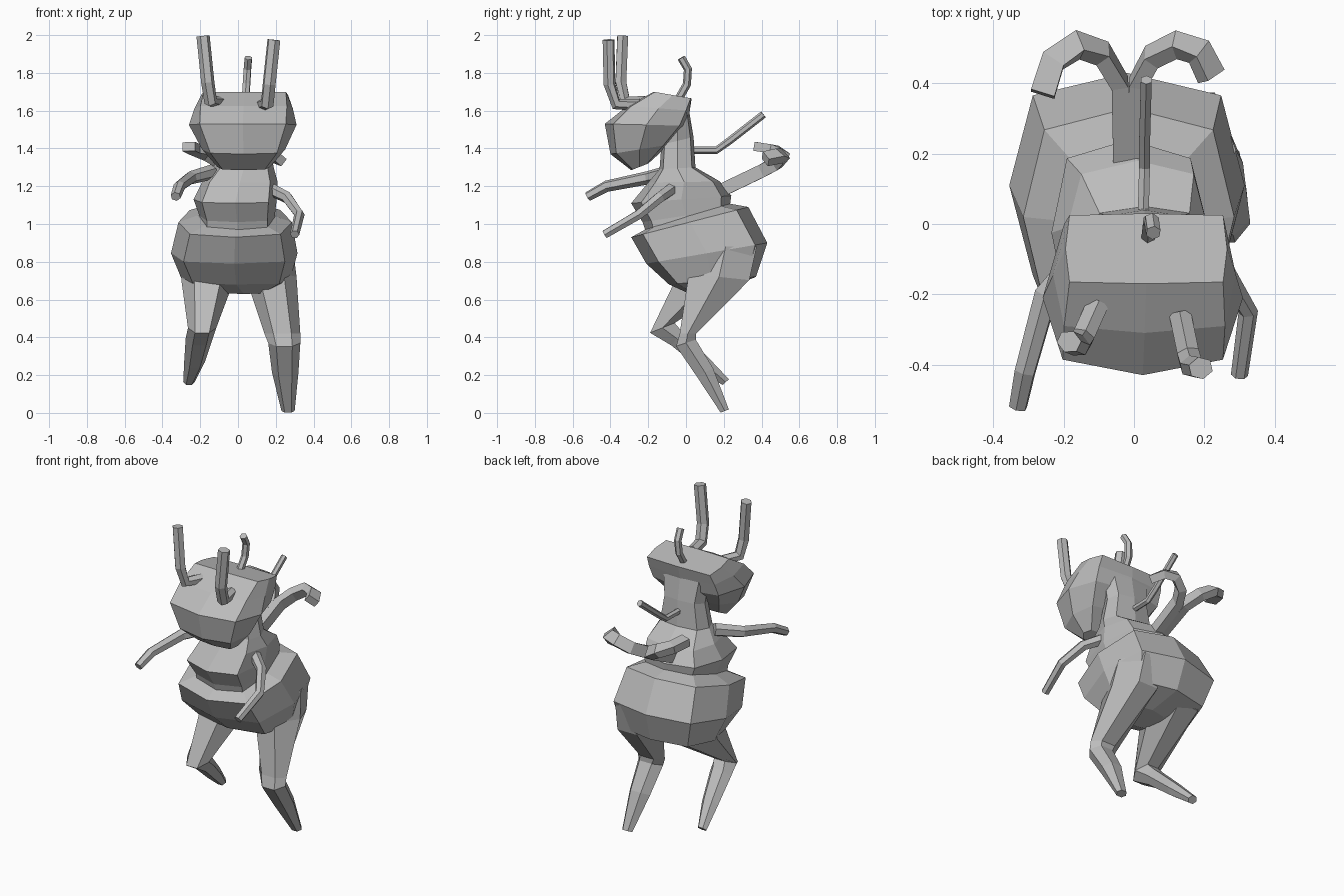
import bpy, bmesh, math
from mathutils import Vector

cube = bpy.data.objects.get("Cube")
if cube:
    bpy.data.objects.remove(cube, do_unlink=True)

grey = bpy.data.materials.new("plain_grey")
grey.use_nodes = True
grey.diffuse_color = (0.5, 0.5, 0.5, 1)
grey.node_tree.nodes["Principled BSDF"].inputs["Base Color"].default_value = (0.5, 0.5, 0.5, 1)


def loft(name, rings):
    """Skin a list of equal point rings and cap both ends."""
    bm = bmesh.new()
    loops = [[bm.verts.new(p) for p in ring] for ring in rings]
    n = len(loops[0])
    for a, b in zip(loops, loops[1:]):
        for i in range(n):
            j = (i + 1) % n
            bm.faces.new((a[i], a[j], b[j], b[i]))
    bm.faces.new(loops[0])
    bm.faces.new(loops[-1])
    bmesh.ops.recalc_face_normals(bm, faces=bm.faces)
    mesh = bpy.data.meshes.new(name)
    bm.to_mesh(mesh)
    bm.free()
    mesh.materials.append(grey)
    obj = bpy.data.objects.new(name, mesh)
    bpy.context.collection.objects.link(obj)


def section(front, back, cx, half_width, box=0.8, sides=8):
    """Tilted ring from a front (y, z) point to a back (y, z) point."""
    f, b = Vector((cx, *front)), Vector((cx, *back))
    mid, half = (f + b) / 2, (b - f) / 2
    ring = []
    for i in range(sides):
        a = math.tau * i / sides
        c, s = math.cos(a), math.sin(a)
        if i % 2 and sides == 8:
            c, s = math.copysign(box, c), math.copysign(box, s)
        ring.append(mid + half * s + Vector((half_width * c, 0, 0)))
    return ring


def limb(name, path, width, height, tip=1.0, sides=6):
    """Sweep a polygon along a path; width is the horizontal radius."""
    pts = [Vector(p) for p in path]
    rings, side = [], None
    for i, p in enumerate(pts):
        t = (pts[min(i + 1, len(pts) - 1)] - pts[max(i - 1, 0)]).normalized()
        if side is None:
            side = t.cross(Vector((0, 0, 1)))
        side = (side - t * side.dot(t)).normalized()
        up = side.cross(t)
        k = 1 + (tip - 1) * i / (len(pts) - 1)
        turn = math.pi / sides
        grow = 1.41 if sides == 4 else 1
        rings.append([p + (side * width * math.cos(math.tau * j / sides + turn)
                           + up * height * math.sin(math.tau * j / sides + turn)) * k * grow
                      for j in range(sides)])
    loft(name, rings)


# Head: wide and boxy, tapering to the chin
loft("head", [section(*s) for s in (
    ((-.17, 1.70), (.03, 1.665), .035, .23, .95),
    ((-.31, 1.625), (.02, 1.60), .03, .26, .88),
    ((-.43, 1.53), (.01, 1.52), .025, .285, .8),
    ((-.40, 1.37), (-.09, 1.42), .03, .22, .8),
    ((-.29, 1.285), (-.2, 1.32), .03, .14, .8))])

# Neck and chest
loft("chest", [section(*s) for s in (
    ((-.10, 1.58), (.01, 1.64), .03, .16),
    ((-.13, 1.42), (.04, 1.46), .03, .13),
    ((-.14, 1.29), (.05, 1.30), .03, .16),
    ((-.20, 1.22), (.18, 1.225), .01, .20),
    ((-.29, 1.11), (.24, 1.15), -.015, .22),
    ((-.23, 1.01), (.23, 1.08), -.005, .20),
    ((-.20, .92), (.22, 1.0), -.005, .20))])

# Hips and belly, stepping out below the chest
loft("hips", [section(*s) for s in (
    ((-.20, .98), (.22, 1.11), -.015, .20),
    ((-.29, .93), (.33, 1.09), -.015, .30),
    ((-.21, .79), (.43, .90), -.02, .335),
    ((-.09, .68), (.37, .72), -.01, .285),
    ((.02, .63), (.20, .65), .03, .12))])

# Legs: broad thighs, bent knees, pointed feet swept backwards
loft("left_leg", [section(*s, sides=6) for s in (
    ((.02, .88), (.40, .88), .17, .12),
    ((-.01, .74), (.36, .70), .175, .135),
    ((-.04, .42), (.06, .42), .235, .095),
    ((-.06, .35), (.06, .39), .245, .085),
    ((.05, .19), (.15, .24), .25, .07),
    ((.18, .0), (.23, .02), .265, .035))])
loft("right_leg", [section(*s, sides=6) for s in (
    ((-.05, .86), (.34, .86), -.16, .14),
    ((-.08, .71), (.32, .70), -.16, .14),
    ((-.20, .42), (-.05, .48), -.19, .075),
    ((-.08, .35), (-.02, .44), -.205, .072),
    ((.07, .23), (.11, .31), -.23, .055),
    ((.19, .145), (.23, .18), -.26, .03))])

# Arms reaching forward
limb("left_arm", [(.16, -.07, 1.19), (.26, -.14, 1.14), (.325, -.25, 1.05),
                  (.30, -.43, .945)], .035, .035, .7)
limb("right_arm", [(-.14, -.08, 1.275), (-.25, -.2, 1.245), (-.31, -.42, 1.20),
                   (-.33, -.52, 1.145)], .042, .04, .65)

# Upright stalks on the head
limb("left_stalk", [(.13, -.25, 1.63), (.155, -.37, 1.635), (.165, -.405, 1.74),
                    (.19, -.41, 1.975)], .036, .032)
limb("right_stalk", [(-.10, -.22, 1.645), (-.145, -.32, 1.65), (-.16, -.345, 1.75),
                     (-.185, -.335, 1.995)], .036, .032)
limb("crown_stalk", [(.04, -.04, 1.66), (.045, .005, 1.74), (.05, .01, 1.82),
                     (.055, -.025, 1.88)], .022, .022)

# Thin spine behind the neck
limb("neck_spine", [(.025, -.02, 1.39), (.03, .16, 1.39), (.03, .23, 1.44),
                    (.035, .41, 1.58)], .018, .02)

# Pair of curled ribbons on the back
limb("right_ribbon", [(-.035, .17, 1.17), (-.04, .40, 1.28), (-.09, .485, 1.33),
                      (-.16, .51, 1.37), (-.23, .465, 1.395), (-.26, .37, 1.41)],
     .024, .035, sides=4)
limb("left_ribbon", [(0, .17, 1.17), (.01, .40, 1.28), (.05, .475, 1.32),
                     (.12, .51, 1.36), (.185, .49, 1.36), (.22, .42, 1.345)],
     .024, .035, sides=4)
